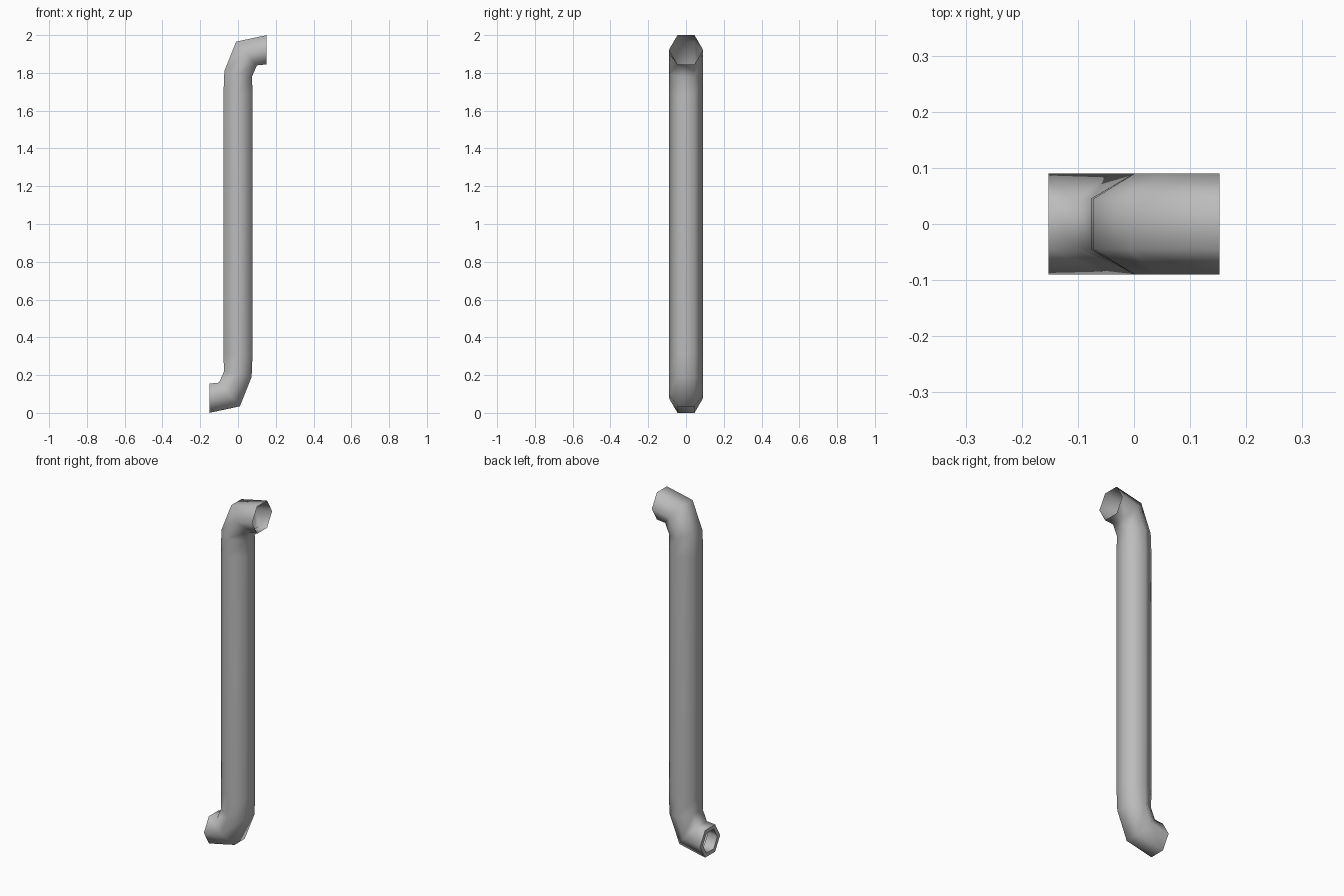
import bpy
import bmesh
from mathutils import Vector

cube = bpy.data.objects.get("Cube")
if cube:
    bpy.data.objects.remove(cube, do_unlink=True)

grey = bpy.data.materials.new("pipe_grey")
grey.use_nodes = True
grey.diffuse_color = (0.5, 0.5, 0.5, 1)
grey.node_tree.nodes["Principled BSDF"].inputs["Base Color"].default_value = (0.5, 0.5, 0.5, 1)

HALF_WIDTH = 0.09


def hexagon(outer, inner, scale=1.0):
    """Six-sided section between two points of the side outline."""
    a, b = Vector((outer[0], 0, outer[1])), Vector((inner[0], 0, inner[1]))
    mid = (a + b) / 2
    half = Vector((0, HALF_WIDTH / 2, 0))
    points = [a + half, mid + 2 * half, b + half, b - half, mid - 2 * half, a - half]
    return [mid + (p - mid) * scale for p in points]


def loft(name, sections, smooth):
    bm = bmesh.new()
    rings = [[bm.verts.new(p) for p in s] for s in sections]
    for r, s in zip(rings, rings[1:]):
        for i in range(6):
            j = (i + 1) % 6
            bm.faces.new((r[i], r[j], s[j], s[i]))
    mesh = bpy.data.meshes.new(name)
    bm.to_mesh(mesh)
    bm.free()
    mesh.materials.append(grey)
    for f in mesh.polygons:
        f.use_smooth = smooth
    obj = bpy.data.objects.new(name, mesh)
    bpy.context.collection.objects.link(obj)
    return obj


# Upper elbow outline: outside and inside of the bend, from the mouth down
upper = [
    ((0.152, 2.0), (0.152, 1.845)),
    ((-0.01, 1.965), (0.10, 1.84)),
    ((-0.072, 1.81), (0.074, 1.78)),
    ((-0.077, 1.69), (0.077, 1.69)),
]
# Lower elbow is the upper one turned half a circle
lower = [tuple((-x, 2 - z) for x, z in pair) for pair in reversed(upper)]
# Swap sides so the hexagon corners stay lined up along the shaft
lower = [(b, a) for a, b in lower]

loft("pipe", [hexagon(*s) for s in upper + lower], True)

# Rim and short sleeve inside the lower mouth
mouth = lower[-1]
deep = tuple((x + 0.06, z + 0.005) for x, z in mouth)
loft("lower_mouth_rim", [hexagon(*mouth, 0.72), hexagon(*mouth)], False)
loft("lower_mouth_sleeve", [hexagon(*deep, 0.72), hexagon(*mouth, 0.72)], True)
